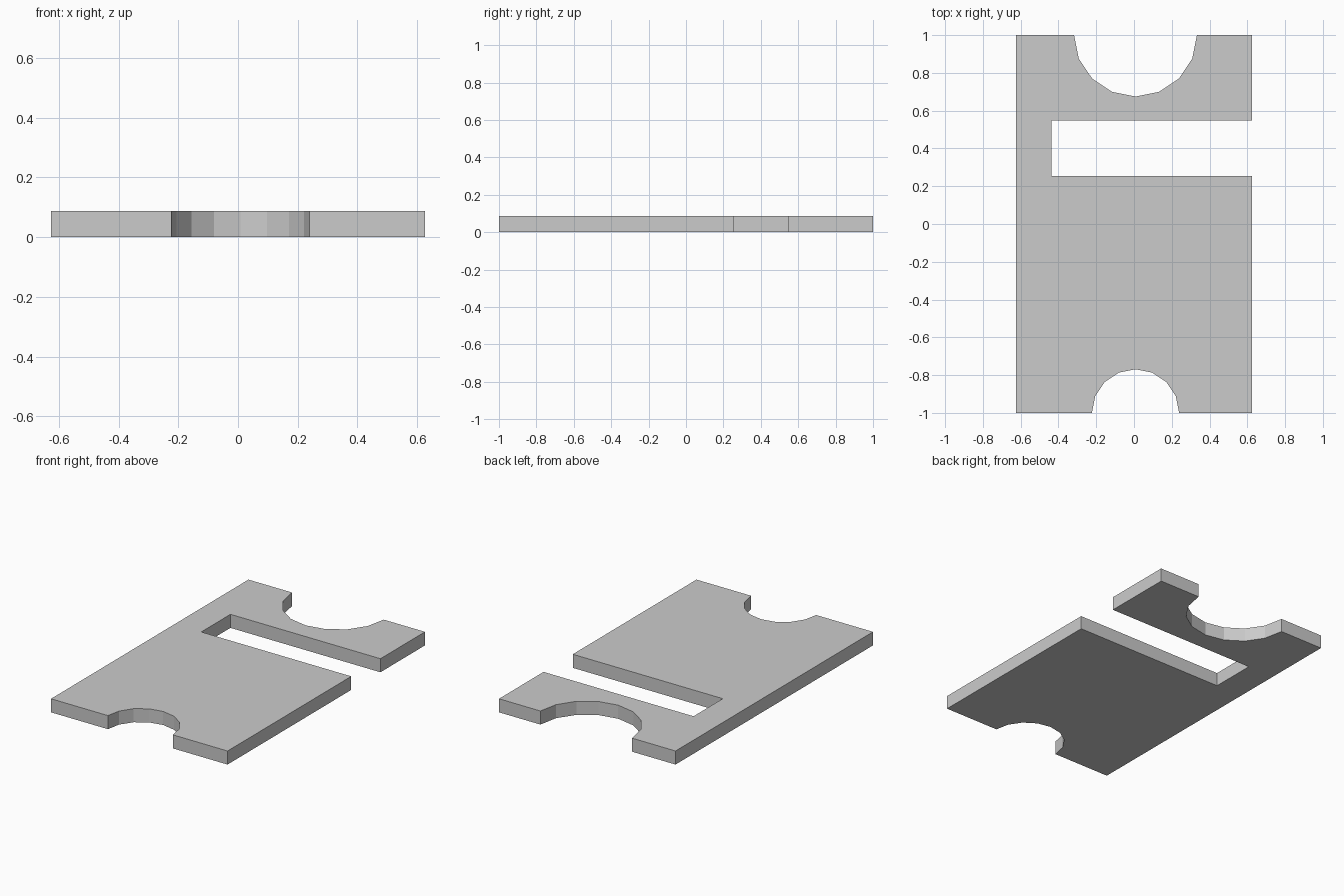
import bpy, bmesh
from math import sin, cos, pi

if "Cube" in bpy.data.objects:
    bpy.data.objects.remove(bpy.data.objects["Cube"])

W, H, T = 0.626, 1.0, 0.087   # half width, half length, thickness


def notch(cx, cy, r, start, end, steps=8):
    """Points of a faceted half-round cut-out."""
    return [(cx + r * cos(start + (end - start) * i / steps),
             cy + r * sin(start + (end - start) * i / steps))
            for i in range(steps + 1)]


# Outline, counter-clockwise: front notch, right-side slot, back notch
outline = [(-W, -H)]
outline += notch(0.008, -H, 0.231, pi, 0)
outline += [(W, -H), (W, 0.253), (-0.438, 0.253), (-0.438, 0.549), (W, 0.549), (W, H)]
outline += notch(0.008, H, 0.325, 0, -pi)
outline += [(-W, H)]

# Extrude the outline into a flat plate
bm = bmesh.new()
face = bm.faces.new([bm.verts.new((x, y, 0)) for x, y in outline])
top = bmesh.ops.extrude_face_region(bm, geom=[face], use_keep_orig=True)["geom"]
bmesh.ops.translate(bm, vec=(0, 0, T), verts=[v for v in top if isinstance(v, bmesh.types.BMVert)])
bmesh.ops.recalc_face_normals(bm, faces=bm.faces)
bmesh.ops.triangulate(bm, faces=[f for f in bm.faces if len(f.verts) > 4])

mesh = bpy.data.meshes.new("notched_plate")
bm.to_mesh(mesh)
bm.free()
plate = bpy.data.objects.new("notched_plate", mesh)
bpy.context.collection.objects.link(plate)
